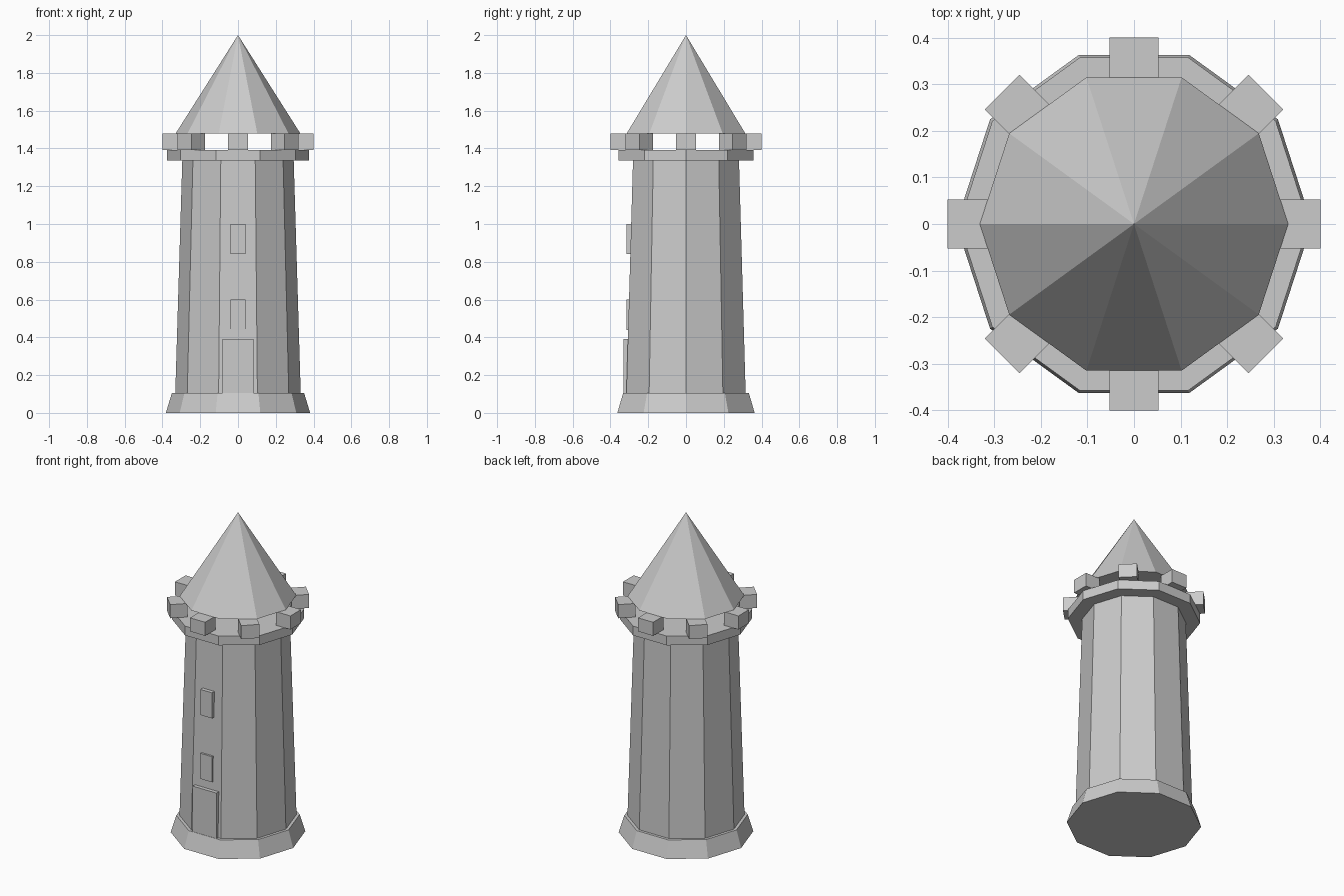
import bpy, math

if "Cube" in bpy.data.objects:
    bpy.data.objects.remove(bpy.data.objects["Cube"])

SIDES = 10
stone = bpy.data.materials.new("light_grey")
stone.diffuse_color = (0.6, 0.6, 0.6, 1)
stone.use_nodes = True
stone.node_tree.nodes["Principled BSDF"].inputs["Base Color"].default_value = stone.diffuse_color


def finish(name):
    ob = bpy.context.object
    ob.name = name
    ob.data.materials.append(stone)
    return ob


def frustum(name, r1, r2, z1, z2):
    # ten-sided section with a corner pointing along +x
    bpy.ops.mesh.primitive_cone_add(vertices=SIDES, radius1=r1, radius2=r2,
                                    depth=z2 - z1, location=(0, 0, (z1 + z2) / 2),
                                    rotation=(0, 0, math.pi / 2))
    return finish(name)


def box(name, center, size, angle=0):
    bpy.ops.mesh.primitive_cube_add(size=1, location=center, rotation=(0, 0, angle))
    ob = finish(name)
    ob.scale = size
    return ob


# Tower sections
frustum("base", 0.382, 0.35, 0.0, 0.105)
frustum("tower_body", 0.332, 0.295, 0.105, 1.335)
frustum("parapet_ring", 0.376, 0.376, 1.335, 1.393)
frustum("roof", 0.331, 0.0, 1.478, 2.0)

# Eight battlement blocks that carry the roof
for i in range(8):
    a = i * math.pi / 4
    box(f"battlement_{i + 1}", (0.35 * math.cos(a), 0.35 * math.sin(a), 1.4355),
        (0.1, 0.105, 0.085), a)

# Door and windows on the front face
box("door", (0, -0.316, 0.235), (0.165, 0.03, 0.31))
for i, z in enumerate((0.52, 0.92)):
    box(f"window_{i + 1}", (0, -0.299, z), (0.08, 0.03, 0.16))
